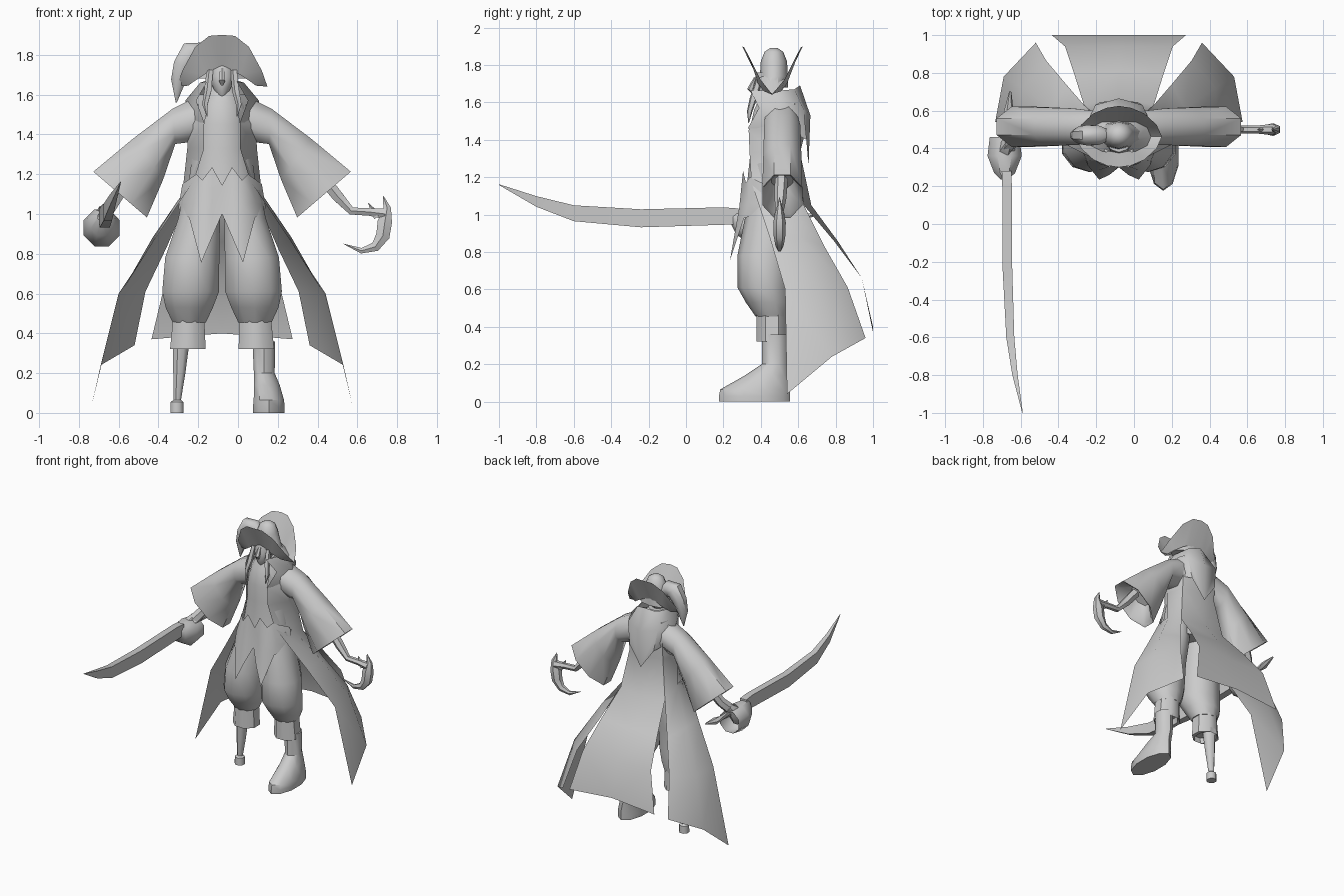
import bpy, bmesh, math
from mathutils import Vector as V

CX = -0.08  # body mirror plane
grey = bpy.data.materials.new("plain_grey")
grey.diffuse_color = (0.6, 0.6, 0.6, 1)


def make(name, verts, faces, angle=45):
    bm = bmesh.new()
    vs = [bm.verts.new(v) for v in verts]
    for f in faces:
        bm.faces.new([vs[i] for i in f])
    bmesh.ops.remove_doubles(bm, verts=bm.verts, dist=0.0005)
    bmesh.ops.recalc_face_normals(bm, faces=bm.faces)
    me = bpy.data.meshes.new(name)
    bm.to_mesh(me)
    bm.free()
    me.materials.append(grey)
    ob = bpy.data.objects.new(name, me)
    bpy.context.collection.objects.link(ob)
    bpy.ops.object.select_all(action='DESELECT')
    ob.select_set(True)
    bpy.context.view_layer.objects.active = ob
    bpy.ops.object.shade_smooth_by_angle(angle=math.radians(angle))
    return ob


def ring(c, u, v, n=8):
    c, u, v = V(c), V(u), V(v)
    return [c + u * math.cos(2 * math.pi * (i + .5) / n) + v * math.sin(2 * math.pi * (i + .5) / n)
            for i in range(n)]


def loft(name, rings, caps=True, angle=45):
    n = len(rings[0])
    faces = [(k * n + i, k * n + (i + 1) % n, (k + 1) * n + (i + 1) % n, (k + 1) * n + i)
             for k in range(len(rings) - 1) for i in range(n)]
    if caps:
        faces += [tuple(range(n)), tuple(range((len(rings) - 1) * n, len(rings) * n))]
    return make(name, [p for r in rings for p in r], faces, angle)


def stack(name, rows, n=8, angle=45, caps=True):
    """Rows are x, y, z, x radius, y radius."""
    return loft(name, [ring((x, y, z), (rx, 0, 0), (0, ry, 0), n) for x, y, z, rx, ry in rows], caps, angle)


def tube(name, pts, n=6, flat=1.0):
    """Points are x, y, z, radius; flat scales the depth."""
    ps = [V(p[:3]) for p in pts]
    rings = []
    for i, p in enumerate(ps):
        t = (ps[min(i + 1, len(ps) - 1)] - ps[max(i - 1, 0)]).normalized()
        a = t.cross(V((0, 1, 0))).normalized()
        b = a.cross(t)
        r = pts[i][3]
        rings.append(ring(p, a * r, b * r * flat, n))
    return loft(name, rings)


def sheets(name, grids, angle=45):
    """Mirrored open surfaces; grid points are half width, y, z."""
    verts, faces = [], []
    for g in grids:
        w = len(g[0])
        for s in (1, -1):
            o = len(verts)
            verts += [(CX + s * d, y, z) for row in g for d, y, z in row]
            faces += [(o + r * w + c, o + r * w + c + 1, o + (r + 1) * w + c + 1, o + (r + 1) * w + c)
                      for r in range(len(g) - 1) for c in range(w - 1)]
    return make(name, verts, faces, angle)


# Torso, hips and head
stack("vest", [(CX, .46, 1.64, .06, .06), (CX, .48, 1.56, .12, .12), (CX, .48, 1.45, .145, .145),
               (CX, .47, 1.33, .15, .13), (CX, .46, 1.15, .175, .14), (CX, .45, 1.0, .2, .14)], 12)
stack("head", [(CX, .41, 1.59, .02, .03), (CX, .42, 1.63, .045, .06), (CX, .44, 1.69, .07, .085),
               (CX, .46, 1.76, .075, .08)], 10)
tube("nose", [(CX, .375, 1.73, .012), (CX, .345, 1.67, .018), (CX, .36, 1.645, .006)])
for s in (-1, 1):
    tube("hair_braid", [(CX + s * .06, .39, 1.72, .018), (CX + s * .07, .36, 1.62, .02),
                        (CX + s * .085, .34, 1.55, .015), (CX + s * .075, .335, 1.49, .002)], 5)

# Hat: round crown, upturned brim, curled plume
stack("hat_crown", [(CX, .47, 1.68, .13, .075), (CX, .47, 1.74, .1, .075), (CX, .47, 1.82, .075, .07),
                    (CX, .47, 1.87, .055, .05), (CX, .47, 1.89, .02, .02)], 10)
inner = [(0, .385, 1.725), (.04, .385, 1.725), (.09, .385, 1.70), (.15, .415, 1.66), (.17, .4625, 1.645)]
outer = [(0, .30, 1.90), (.065, .31, 1.895), (.135, .34, 1.84), (.2, .40, 1.72), (.228, .4625, 1.64)]
crown = [(0, .41, 1.75), (.04, .41, 1.75), (.07, .42, 1.74), (.09, .44, 1.73), (.1, .4625, 1.73)]
rows = [r + [(d, .925 - y, z) for d, y, z in r[-2::-1]] for r in (crown, inner, outer)]
sheets("hat_brim", [rows], 40)
tube("hat_plume", [(-.13, .47, 1.77, .03), (-.19, .47, 1.81, .06), (-.235, .47, 1.81, .065),
                   (-.275, .47, 1.745, .055), (-.30, .47, 1.67, .04), (-.31, .47, 1.56, .003)], 8, .9)

# Long coat: body, two side tails and a back tail split by slits
slit, back = (.185, .63, 1.05), (0, .67, 1.05)
front3, side3 = (.14, .35, 1.17), (.2, .5, 1.1)
sheets("coat", [
    [[(.06, .40, 1.60), (.16, .48, 1.60), (.12, .58, 1.60), (0, .62, 1.60)],
     [(.09, .335, 1.45), (.17, .46, 1.45), (.14, .60, 1.45), (0, .64, 1.45)],
     [(.09, .34, 1.33), (.175, .47, 1.33), (.14, .59, 1.33), (0, .61, 1.33)],
     [front3, side3, slit, back]],
    [[front3, side3, slit],
     [(.34, .45, .87), (.35, .61, .88), (.28, .74, .83)],
     [(.52, .53, .60), (.51, .72, .6), (.385, .865, .61)],
     [(.655, .54, .04), (.61, .78, .24), (.44, .96, .34)]],
    [[slit, back],
     [(.235, .79, .86), (0, .81, .86)],
     [(.285, .94, .66), (0, .94, .66)],
     [(.355, 1.0, .37), (0, 1.0, .40)]]])
# Shoulder collar hanging to a point at the back
sheets("collar", [[
    [(.075, .345, 1.665), (.11, .47, 1.66), (.08, .58, 1.67), (0, .61, 1.69)],
    [(.13, .39, 1.57), (.185, .5, 1.57), (.125, .63, 1.56), (0, .665, 1.53)],
    [(.09, .33, 1.46), (.18, .52, 1.46), (.1, .645, 1.40), (0, .655, 1.26)]]], 50)
# Tunic skirt with jagged edges
sheets("tunic_skirt", [[
    [(0, .315, 1.145), (.05, .305, 1.235), (.10, .32, 1.17), (.13, .34, 1.20), (.2, .45, 1.15)],
    [(0, .305, 1.06), (.05, .29, 1.06), (.105, .285, 1.04), (.17, .335, 1.06), (.215, .45, 1.06)],
    [(0, .30, 1.0), (.05, .26, .885), (.105, .235, .755), (.165, .31, .98), (.22, .45, 1.03)]]])

# Flared sleeves with hollow cuffs
sleeve = [(.11, 1.60, .15, 1.36, .09, .51), (.25, 1.53, .235, 1.35, .10, .515),
          (.45, 1.38, .295, 1.17, .105, .515), (.65, 1.215, .375, .98, .11, .515),
          (.63, 1.21, .39, 1.0, .1, .515), (.51, 1.24, .39, 1.14, .06, .515)]
for s in (-1, 1):
    loft("sleeve", [ring((CX + s * (a + c) / 2, y, (b + d) / 2),
                         (s * (a - c) / 2 * 1.06, 0, (b - d) / 2 * 1.06), (0, w * 1.05, 0))
                    for a, b, c, d, w, y in sleeve], angle=50)

# Baggy trousers and cuffs
for s in (-1, 1):
    stack("trouser_leg", [(CX + s * d, y, z, rx, ry) for d, y, z, rx, ry in (
        (.105, .46, 1.12, .09, .12), (.115, .45, .98, .11, .135), (.15, .42, .78, .143, .145),
        (.158, .415, .61, .15, .14), (.165, .44, .53, .125, .12), (.165, .46, .455, .088, .088))], 10, 50)
    stack("trouser_cuff", [(CX + s * d, .46, z, rx, .09) for d, z, rx in (
        (.168, .47, .085), (.172, .32, .097), (.172, .32, .07), (.172, .36, .06))], 8)

# Peg leg and boot
stack("peg_leg", [(-.285, .46, .36, .045, .045), (-.295, .46, .2, .033, .033), (-.305, .46, .065, .02, .02),
                  (-.307, .46, .055, .035, .035), (-.307, .46, 0, .036, .036)], 8)
stack("boot", [(.13, .475, .36, .06, .068), (.132, .475, .2, .055, .07), (.145, .43, .14, .068, .115),
               (.155, .37, .065, .08, .187), (.155, .366, .03, .084, .19), (.155, .366, 0, .084, .19)], 10, 40)

# Hook arm
tube("hook_arm", [(.42, .51, 1.19, .035), (.50, .505, 1.09, .032), (.57, .50, 1.015, .022),
                  (.66, .50, 1.01, .022), (.74, .50, 1.0, .03)])
tube("hook", [(.73, .50, 1.09, .002), (.75, .50, 1.03, .022), (.738, .50, .96, .042),
              (.728, .50, .89, .04), (.69, .50, .835, .028), (.62, .50, .815, .016), (.53, .50, .85, .001)], 6, .8)
tube("hook_barb", [(.70, .50, .985, .022), (.675, .50, 1.02, .014), (.655, .50, 1.055, .001)], 5)

# Sword arm, hand, guard, grip and curved blade
tube("sword_arm", [(-.55, .51, 1.18, .035), (-.62, .47, 1.07, .035), (-.67, .41, 1.0, .04)])
tube("hand", [(-.66, .44, 1.03, .03), (-.68, .39, .98, .055), (-.685, .36, .93, .055), (-.67, .36, .89, .03)])
loft("sword_guard", [ring((-.685, y, z), (rx, 0, 0), (0, 0, rz)) for y, z, rx, rz in (
    (.235, .985, .02, .025), (.27, .955, .06, .07), (.36, .93, .098, .1), (.46, .93, .085, .085))], False)
tube("sword_grip", [(-.675, .22, .99, .018), (-.67, .45, .98, .02), (-.663, .6, .985, .025), (-.655, .7, 1.0, .006)])
loft("sword_blade", [ring((x, y, z), (0, 0, h), (w, 0, 0), 4) for x, y, z, w, h in (
    (-.675, .28, .99, .036, .06), (-.672, .2, .992, .036, .066), (-.67, -.24, .98, .036, .068),
    (-.655, -.6, 1.007, .03, .06), (-.63, -.8, 1.07, .02, .04), (-.59, -1, 1.16, .002, .003))], angle=30)
